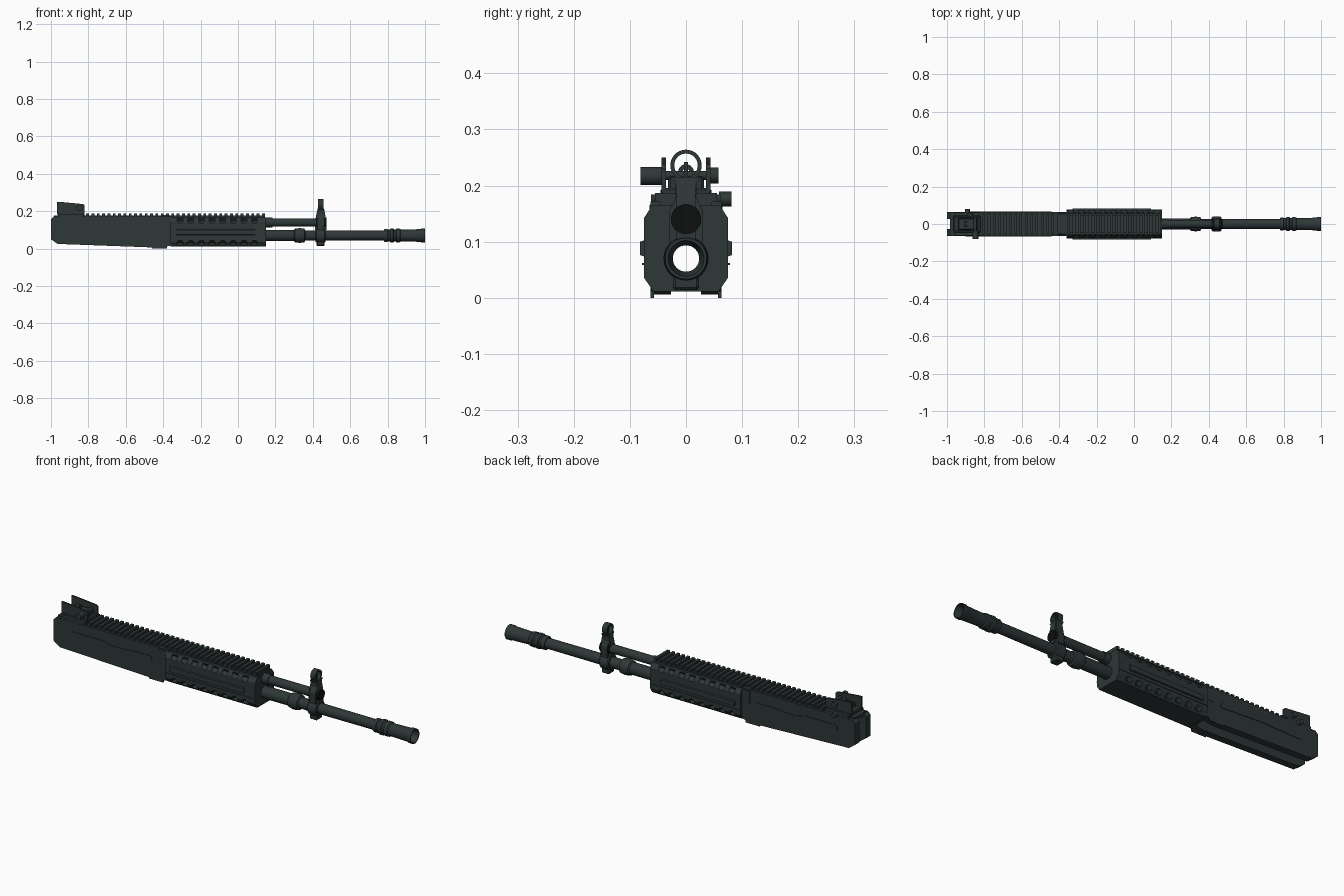
import bpy, bmesh, math
from mathutils import Matrix, Vector

if "Cube" in bpy.data.objects:
    bpy.data.objects.remove(bpy.data.objects["Cube"])


def material(name, rgb):
    m = bpy.data.materials.new(name)
    m.use_nodes = True
    m.diffuse_color = (*rgb, 1)
    m.node_tree.nodes["Principled BSDF"].inputs["Base Color"].default_value = (*rgb, 1)
    return m


METAL = material("dark grey metal", (0.027, 0.038, 0.038))
BLACK = material("black", (0.004, 0.005, 0.005))


def finish(name, bm, mat=METAL, bevel=0, smooth=False):
    bmesh.ops.recalc_face_normals(bm, faces=bm.faces)
    me = bpy.data.meshes.new(name)
    bm.to_mesh(me)
    bm.free()
    me.materials.append(mat)
    ob = bpy.data.objects.new(name, me)
    bpy.context.collection.objects.link(ob)
    bpy.ops.object.select_all(action="DESELECT")
    ob.select_set(True)
    bpy.context.view_layer.objects.active = ob
    if bevel:
        b = ob.modifiers.new("bevel", "BEVEL")
        b.width, b.segments = bevel, 1
    if smooth:
        bpy.ops.object.shade_smooth_by_angle(angle=math.radians(35))
    return ob


def add_box(bm, x, y, z):
    size = Matrix.Diagonal((x[1] - x[0], y[1] - y[0], z[1] - z[0], 1))
    mid = Vector((sum(x) / 2, sum(y) / 2, sum(z) / 2))
    bmesh.ops.create_cube(bm, size=1, matrix=Matrix.Translation(mid) @ size)


def box(name, x, y, z, **kw):
    bm = bmesh.new()
    add_box(bm, x, y, z)
    return finish(name, bm, **kw)


def prism(name, pts, axis, lo, hi, **kw):
    """Extrude an outline: axis x takes (y, z) points, axis y takes (x, z)."""
    bm = bmesh.new()
    place = (lambda p: (lo, *p)) if axis == "x" else (lambda p: (p[0], lo, p[1]))
    face = bm.faces.new([bm.verts.new(place(p)) for p in pts])
    out = bmesh.ops.extrude_face_region(bm, geom=[face])["geom"]
    move = Vector((hi - lo, 0, 0)) if axis == "x" else Vector((0, hi - lo, 0))
    bmesh.ops.translate(bm, vec=move, verts=[v for v in out if isinstance(v, bmesh.types.BMVert)])
    return finish(name, bm, **kw)


def lathe(name, profile, z, n=32, **kw):
    """Revolve a closed (x, radius) loop around the line y = 0 at height z."""
    bm = bmesh.new()
    rings = []
    for i in range(n):
        a = math.tau * i / n
        rings.append([bm.verts.new((x, r * math.cos(a), z + r * math.sin(a))) for x, r in profile])
    for i in range(n):
        p, q = rings[i], rings[(i + 1) % n]
        for j in range(len(profile)):
            k = (j + 1) % len(profile)
            bm.faces.new((p[j], p[k], q[k], q[j]))
    return finish(name, bm, smooth=True, **kw)


def cylinder(name, axis, centre, r, length, n=20, **kw):
    bm = bmesh.new()
    rot = Matrix.Rotation(math.pi / 2, 4, "Y" if axis == "x" else "X")
    bmesh.ops.create_cone(bm, cap_ends=True, segments=n, radius1=r, radius2=r, depth=length,
                          matrix=Matrix.Translation(centre) @ rot)
    return finish(name, bm, smooth=True, **kw)


def cut(ob, cutter):
    m = ob.modifiers.new("cut", "BOOLEAN")
    m.object, m.operation, m.solver = cutter, "DIFFERENCE", "EXACT"
    bpy.context.view_layer.objects.active = ob
    bpy.ops.object.modifier_apply(modifier=m.name)
    bpy.data.objects.remove(cutter)


BORE, GAS = 0.07, 0.14

# Receiver: side outline with an open channel below and a notched rear
receiver = prism("receiver", [(-1, 0.05), (-0.965, 0.025), (-0.48, 0.007), (-0.41, 0.006),
                              (-0.35, 0.018), (-0.35, 0.172), (-0.985, 0.172), (-1, 0.157)],
                 "y", -0.063, 0.063)
cut(receiver, box("channel_cutter", (-1.1, -0.375), (-0.027, 0.027), (-0.1, 0.15)))
cut(receiver, box("notch_cutter", (-1.1, -0.97), (-0.027, 0.027), (0.1, 0.3)))
cut(receiver, cylinder("bore_cutter", "x", (-0.36, 0, BORE), 0.0245, 0.1, 32))
for s, side in ((-1, "right"), (1, "left")):
    prism(side + "_receiver_rib", [(-0.9, 0.1), (-0.89, 0.095), (-0.67, 0.1), (-0.45, 0.088),
                                   (-0.44, 0.094), (-0.45, 0.118), (-0.52, 0.118),
                                   (-0.66, 0.11), (-0.72, 0.124), (-0.89, 0.124), (-0.9, 0.118)],
          "y", s * 0.062, s * 0.066)
prism("receiver_collar", [(-0.065, 0.1), (0.065, 0.1), (0.065, 0.165), (0.052, 0.18),
                          (-0.052, 0.18), (-0.065, 0.165)], "x", -0.405, -0.365)

# Handguard: chamfered shell with rows of vents on all four corners
half = [(0.058, 0.011), (0.075, 0.036), (0.075, 0.142), (0.06, 0.165)]
handguard = prism("handguard", half + [(-y, z) for y, z in reversed(half)], "x", -0.36, 0.15)
cut(handguard, cylinder("bore_cutter", "x", (-0.1, 0, BORE), 0.0245, 0.7, 32))
bm = bmesh.new()
for s in (-1, 1):
    for z in (0.029, 0.15):
        for i in range(8):
            tilt = Matrix.Rotation(s * (1 if z > 0.1 else -1) * -0.6, 4, "X")
            m = Matrix.Translation((-0.31 + i * 0.057, s * 0.071, z)) @ tilt
            m = m @ Matrix.Rotation(math.pi / 2, 4, "X") @ Matrix.Diagonal((1.4, 0.9, 1, 1))
            bmesh.ops.create_cone(bm, cap_ends=True, segments=10, radius1=0.012,
                                  radius2=0.012, depth=0.024, matrix=m)
cut(handguard, finish("vent_cutter", bm))
for s, side in ((-1, "right"), (1, "left")):
    prism(side + "_side_rail", [(s * 0.07, 0.072), (s * 0.082, 0.076), (s * 0.082, 0.1),
                                (s * 0.07, 0.104)], "x", -0.33, 0.09)
    box(side + "_side_seam", (-0.36, 0.15), (s * 0.076 - 0.002, s * 0.076 + 0.002), (0.058, 0.062))
    box(side + "_lower_lip", (-0.46, -0.38), (s * 0.06 - 0.003, s * 0.06 + 0.003), (0, 0.02))

# Top rail with evenly spaced cross teeth
box("rail_base", (-0.985, 0.145), (-0.046, 0.046), (0.16, 0.178))
bm = bmesh.new()
for i in range(34):
    x = -0.812 + i * 0.0285
    add_box(bm, (x, x + 0.015), (-0.055, 0.055), (0.171, 0.187))
finish("rail_teeth", bm)

# Hollow barrel with stepped collars
lathe("barrel", [(-0.37, 0.0235), (-0.37, 0.03), (0.3, 0.03), (0.305, 0.036), (0.33, 0.04),
                 (0.355, 0.036), (0.36, 0.027), (0.8, 0.0255), (0.8, 0.0235)], BORE)
lathe("muzzle_device", [(0.78, 0.0235), (0.78, 0.031), (0.785, 0.034), (0.8, 0.034),
                        (0.803, 0.031), (0.812, 0.031), (0.816, 0.038), (0.83, 0.038),
                        (0.834, 0.033), (0.844, 0.033), (0.848, 0.037), (0.865, 0.036),
                        (0.87, 0.031), (0.975, 0.034), (0.98, 0.037), (1, 0.037),
                        (1, 0.032), (0.96, 0.0235)], BORE)
# Gas tube over the barrel
cylinder("gas_tube", "x", (0.3, 0, GAS), 0.022, 0.33, 28)
cylinder("gas_tube_collar", "x", (0.165, 0, GAS), 0.026, 0.04, 28)
cylinder("gas_plug", "x", (0.445, 0, GAS), 0.027, 0.055, 28, mat=BLACK)

# Front sight: barrel clamp, tapered tower, hooded ring and post
lathe("front_sight_clamp", [(0.415, 0.0245), (0.415, 0.034), (0.42, 0.039), (0.463, 0.039),
                            (0.468, 0.034), (0.468, 0.0245)], BORE)
box("front_sight_lug", (0.42, 0.462), (-0.023, 0.023), (0.014, 0.04), bevel=0.004)
tower = [(0.03, 0.1), (0.03, 0.155), (0.018, 0.18), (0.02, 0.205), (0.028, 0.215)]
prism("front_sight_tower", tower + [(-y, z) for y, z in reversed(tower)], "x", 0.425, 0.46)
prism("front_sight_gusset", [(0.412, 0.1), (0.472, 0.1), (0.472, 0.15), (0.46, 0.215),
                             (0.426, 0.215), (0.412, 0.15)], "y", -0.017, 0.017)
lathe("front_sight_hood", [(0.428, 0.021), (0.428, 0.028), (0.456, 0.028), (0.456, 0.021)], 0.236)
box("front_sight_post", (0.438, 0.446), (-0.004, 0.004), (0.205, 0.242))

# Rear sight: clamped base, sloping ears, aperture and adjustment knobs
box("rear_sight_base", (-0.965, -0.82), (-0.045, 0.045), (0.176, 0.196), bevel=0.004)
box("rear_sight_body", (-0.94, -0.835), (-0.032, 0.032), (0.19, 0.216), bevel=0.004)
for s, side in ((-1, "right"), (1, "left")):
    prism(side + "_sight_ear", [(-0.968, 0.188), (-0.82, 0.188), (-0.82, 0.23),
                                (-0.828, 0.238), (-0.955, 0.25), (-0.968, 0.25)],
          "y", s * 0.036, s * 0.044)
    box(side + "_base_clamp", (-0.96, -0.825), (s * 0.052 - 0.01, s * 0.052 + 0.01), (0.165, 0.184))
lathe("rear_aperture", [(-0.905, 0.006), (-0.905, 0.014), (-0.893, 0.014), (-0.893, 0.006)], 0.224)
cylinder("windage_knob", "y", (-0.848, -0.062, 0.217), 0.016, 0.038)
cylinder("elevation_knob", "y", (-0.875, 0.05, 0.218), 0.014, 0.016)
cylinder("clamp_screw", "y", (-0.89, 0.07, 0.176), 0.013, 0.022, 12)
cylinder("sight_pivot", "y", (-0.85, 0, 0.218), 0.008, 0.08, 12)
